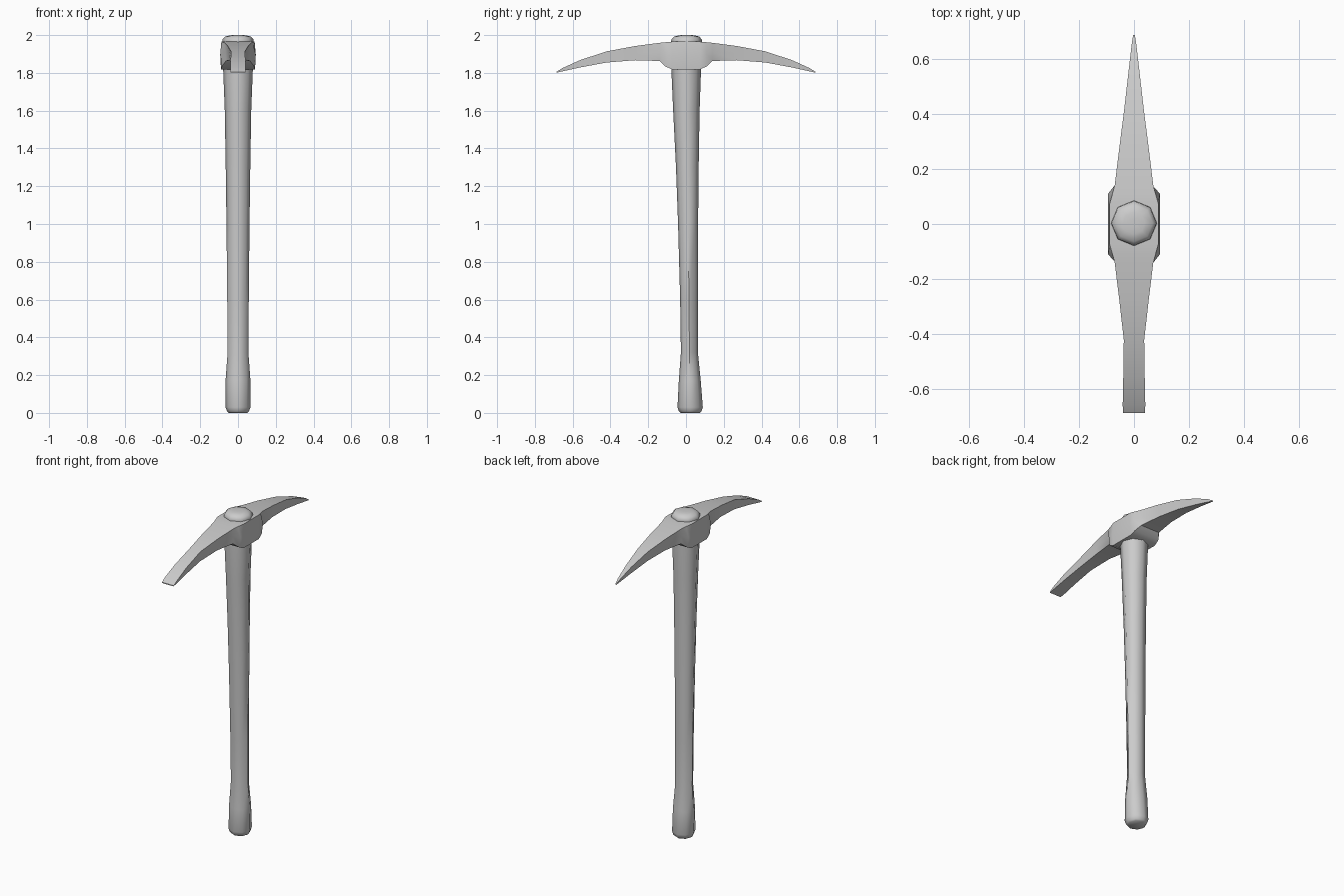
import bpy, bmesh, math

if "Cube" in bpy.data.objects:
    bpy.data.objects.remove(bpy.data.objects["Cube"])


def loft(name, rings, angle):
    """Skin a list of equal-length closed rings and cap both ends."""
    bm = bmesh.new()
    loops = [[bm.verts.new(p) for p in ring] for ring in rings]
    n = len(loops[0])
    for a, b in zip(loops, loops[1:]):
        for i in range(n):
            j = (i + 1) % n
            bm.faces.new((a[i], a[j], b[j], b[i]))
    bm.faces.new(loops[0])
    bm.faces.new(loops[-1])
    bmesh.ops.recalc_face_normals(bm, faces=bm.faces)
    me = bpy.data.meshes.new(name)
    bm.to_mesh(me)
    bm.free()
    ob = bpy.data.objects.new(name, me)
    bpy.context.collection.objects.link(ob)
    bpy.ops.object.select_all(action='DESELECT')
    ob.select_set(True)
    bpy.context.view_layer.objects.active = ob
    bpy.ops.object.shade_smooth_by_angle(angle=math.radians(angle))
    return ob


def octagon(z, cy, rx, ry):
    return [(rx * math.cos(k * math.pi / 4), cy + ry * math.sin(k * math.pi / 4), z)
            for k in range(8)]


# Handle: slightly bowed eight-sided shaft (z, centre y, radius x, radius y)
handle = [(0, .022, .05, .05), (.008, .022, .058, .06), (.03, .022, .066, .067),
          (.17, .020, .066, .058), (.32, .018, .055, .045), (.6, .016, .057, .047),
          (1.0, .011, .061, .053), (1.3, .007, .065, .060), (1.6, .002, .070, .070),
          (1.83, .001, .079, .079), (1.95, .002, .079, .079)]
loft("handle", [octagon(*h) for h in handle], 50)

# Rounded end of the handle above the head
cap = [(1.94, .003, .079, .079), (1.965, .003, .083, .082), (1.978, .003, .081, .080),
       (1.992, .003, .068, .067), (1.999, .003, .04, .04), (2.0, .003, .015, .015)]
loft("handle_cap", [octagon(*c) for c in cap], 50)

# Head: y, top z, bottom z, half width at top and bottom for chisel and point
profile = [(.685, 1.806, 1.801, .040, .038, .003, .003),
           (.655, 1.825, 1.808, .041, .040, .008, .007),
           (.56, 1.868, 1.829, .039, .038, .019, .017),
           (.42, 1.914, 1.855, .037, .036, .035, .031),
           (.27, 1.942, 1.867, .054, .046, .054, .046),
           (.14, 1.959, 1.863, .070, .064, .070, .064),
           (.11, 1.962, 1.835, .078, .085, .078, .085),
           (.075, 1.965, 1.818, .088, .090, .088, .090)]


def section(y, zt, zb, wt, wb, hub):
    zm = (zt + zb) / 2
    wm = .094 if hub else (wt + wb) / 2
    return [(-wt, y, zt), (wt, y, zt), (wm, y, zm), (wb, y, zb), (-wb, y, zb), (-wm, y, zm)]


rings = [section(-y, zt, zb, a, b, y < .12) for y, zt, zb, a, b, c, d in profile]
rings += [section(y, zt, zb, c, d, y < .12) for y, zt, zb, a, b, c, d in reversed(profile)]
loft("pick_head", rings, 40)
